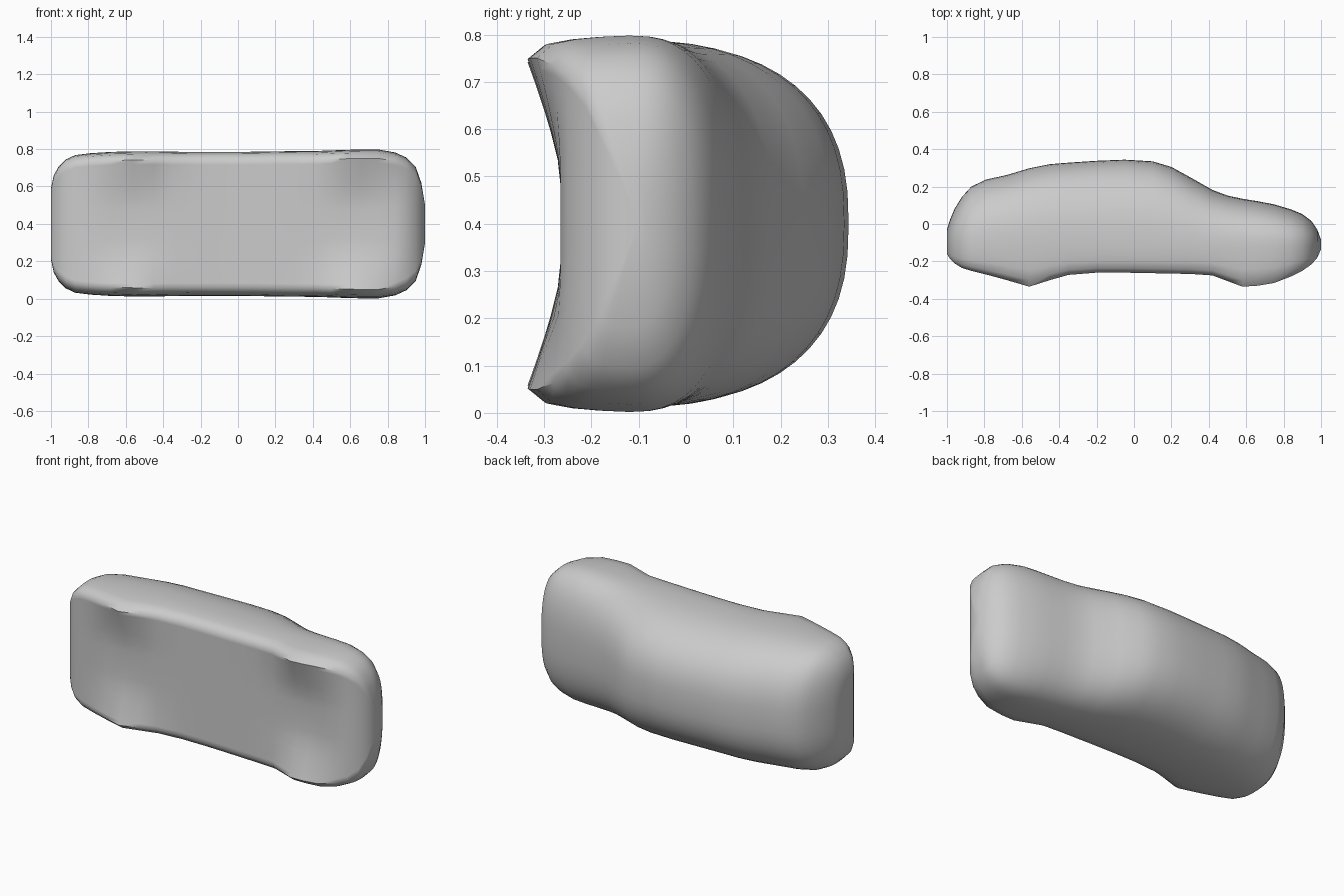
import bpy
import bmesh
import math

if "Cube" in bpy.data.objects:
    bpy.data.objects.remove(bpy.data.objects["Cube"])

# One light grey body colour
grey = bpy.data.materials.new("light_grey")
grey.diffuse_color = (0.6, 0.6, 0.6, 1)
grey.use_nodes = True
grey.node_tree.nodes["Principled BSDF"].inputs["Base Color"].default_value = grey.diffuse_color

MID_Z = 0.4      # centre plane of the width
WAIST = -0.12    # widest line of the body
FLOOR = -0.265   # underside between the wheels

# Stations along the length: x, roof y, wheel edge y, half width
STATIONS = [
    (-1.00, -0.03, -0.16, 0.19), (-0.985, 0.02, -0.185, 0.26),
    (-0.96, 0.08, -0.21, 0.305), (-0.92, 0.145, -0.235, 0.345),
    (-0.87, 0.20, -0.25, 0.368), (-0.79, 0.238, -0.27, 0.378),
    (-0.68, 0.262, -0.30, 0.385), (-0.56, 0.298, -0.335, 0.388),
    (-0.45, 0.32, -0.30, 0.388), (-0.35, 0.328, -0.272, 0.386),
    (-0.20, 0.338, -0.26, 0.385), (-0.05, 0.344, -0.26, 0.385),
    (0.10, 0.335, -0.263, 0.386), (0.20, 0.305, -0.265, 0.388),
    (0.30, 0.25, -0.267, 0.389), (0.42, 0.182, -0.275, 0.390),
    (0.50, 0.152, -0.305, 0.393), (0.58, 0.135, -0.335, 0.396),
    (0.66, 0.122, -0.33, 0.398), (0.75, 0.105, -0.315, 0.398),
    (0.84, 0.078, -0.28, 0.382), (0.90, 0.053, -0.25, 0.355),
    (0.95, 0.015, -0.215, 0.305), (0.98, -0.03, -0.18, 0.22),
    (1.00, -0.085, -0.135, 0.10),
]


def half_section(top, edge, width):
    """Points (y, z offset) from the underside centre to the roof centre."""
    floor = max(edge, FLOOR)
    pts = []
    # underside, flaring down to the wheels near each side
    for f in (0, 0.2, 0.35, 0.5, 0.62, 0.74, 0.82, 0.88):
        t = min(max((f - 0.25) / 0.63, 0), 1)
        pts.append((floor + (edge - floor) * t ** 1.3, f * width))
    # lower corner up to the waist
    for f, k in ((0.955, 0.17), (0.98, 0.42), (0.993, 0.7)):
        pts.append((edge + (WAIST - edge) * k, f * width))
    # rounded side and roof
    steps, power = 14, 2 / 2.5
    for i in range(steps + 1):
        a = math.pi / 2 * i / steps
        z = width * max(math.cos(a), 0) ** power
        pts.append((WAIST + (top - WAIST) * math.sin(a) ** power,
                    z if i < steps else 0))
    return pts


# Car body lofted through the stations
bm = bmesh.new()
rings = []
for x, top, edge, width in STATIONS:
    half = half_section(top, edge, width)
    loop = half + [(y, -z) for y, z in half[-2:0:-1]]
    rings.append([bm.verts.new((x, y, MID_Z + z)) for y, z in loop])
count = len(rings[0])
for a, b in zip(rings, rings[1:]):
    for i in range(count):
        j = (i + 1) % count
        bm.faces.new((a[i], a[j], b[j], b[i]))
# rounded end caps
for ring, x in ((rings[0], -1.0), (rings[-1], 1.0)):
    centre = bm.verts.new((x, -0.1, MID_Z))
    for i in range(count):
        bm.faces.new((ring[i], ring[(i + 1) % count], centre))
bmesh.ops.recalc_face_normals(bm, faces=bm.faces)
for face in bm.faces:
    face.smooth = True

mesh = bpy.data.meshes.new("car_body")
bm.to_mesh(mesh)
bm.free()
mesh.materials.append(grey)
body = bpy.data.objects.new("car_body", mesh)
bpy.context.collection.objects.link(body)

# Keep the lower wheel edges crisp
bpy.context.view_layer.objects.active = body
body.select_set(True)
bpy.ops.object.shade_smooth_by_angle(angle=math.radians(50))
